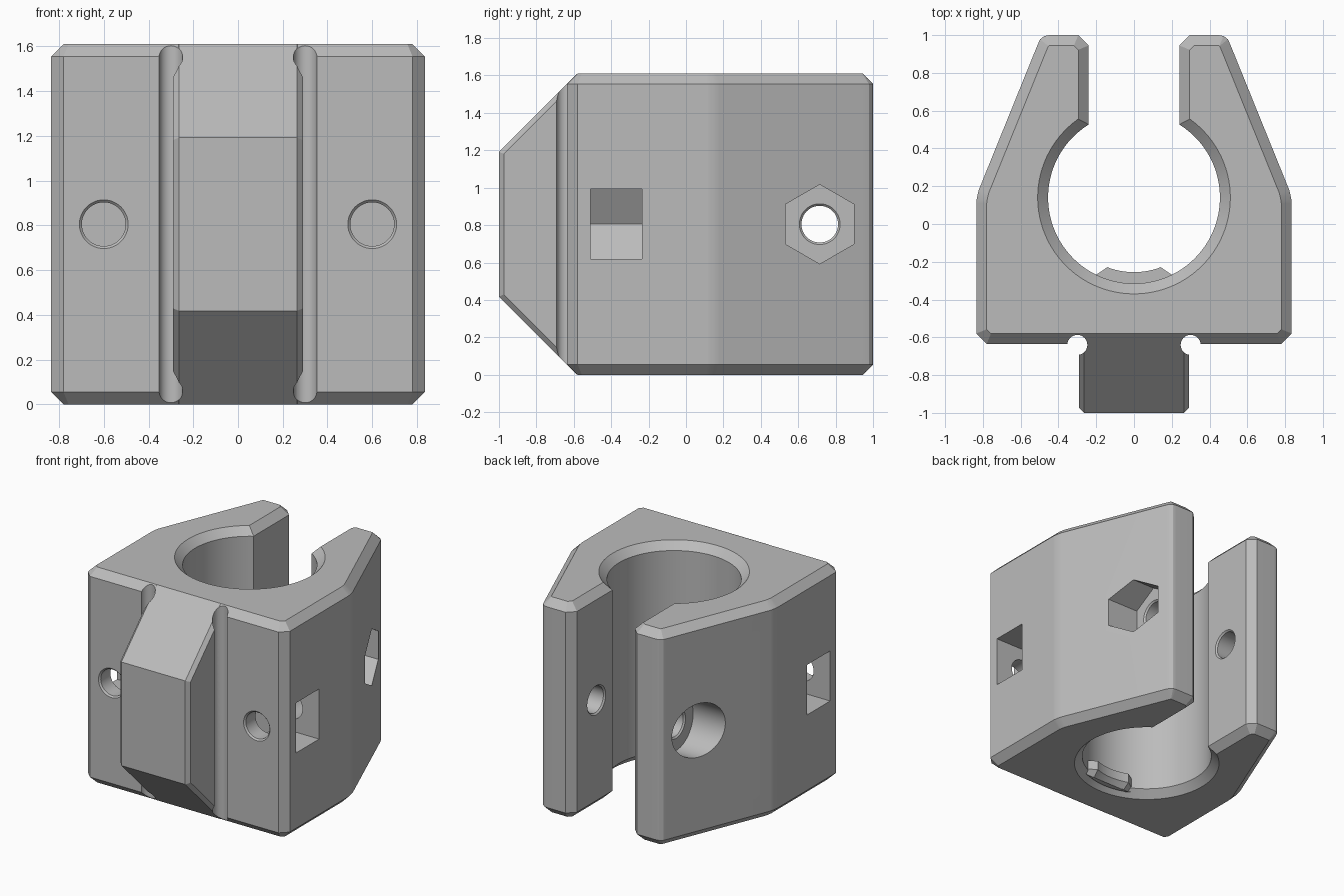
import bpy, bmesh
from math import sin, cos, pi, radians, atan2
from mathutils import Vector

cube = bpy.data.objects.get("Cube")
if cube:
    bpy.data.objects.remove(cube, do_unlink=True)

GREY = (0.5, 0.5, 0.5, 1)
mat = bpy.data.materials.new("plain grey")
mat.use_nodes = True
mat.diffuse_color = GREY
mat.node_tree.nodes["Principled BSDF"].inputs["Base Color"].default_value = GREY

HEIGHT, CHAMFER = 1.61, 0.055
BORE_Y, BORE_R = 0.14, 0.455
MID_Z = HEIGHT / 2


def arc(cx, cy, r, a0, a1, n):
    return [(cx + r * cos(a0 + (a1 - a0) * i / n), cy + r * sin(a0 + (a1 - a0) * i / n))
            for i in range(n + 1)]


def ring(cx, cy, r, n=48, turn=0):
    return arc(cx, cy, r, turn, turn + 2 * pi, n)[:-1]


def inset(pts, d):
    """Move every side of a counter-clockwise outline inwards by d."""
    out = []
    for i, p in enumerate(pts):
        p = Vector(p)
        a = (p - Vector(pts[i - 1])).normalized()
        b = (Vector(pts[(i + 1) % len(pts)]) - p).normalized()
        n1, n2 = Vector((-a.y, a.x)), Vector((-b.y, b.x))
        out.append(tuple(p + (n1 + n2) * d / (1 + n1.dot(n2))))
    return out


def prism(name, pts, axis, lo, hi, c_lo=0, c_hi=0):
    """Extrude an outline along an axis; positive c chamfers the end, negative flares it."""
    place = {"z": lambda u, v, w: (u, v, w),
             "x": lambda u, v, w: (w, u, v),
             "y": lambda u, v, w: (v, w, u)}[axis]
    levels = [(lo, c_lo)] if c_lo else []
    levels += [(lo + abs(c_lo), 0), (hi - abs(c_hi), 0)]
    levels += [(hi, c_hi)] if c_hi else []
    bm = bmesh.new()
    loops = [[bm.verts.new(place(u, v, w)) for u, v in inset(pts, c)] for w, c in levels]
    n = len(pts)
    for low, up in zip(loops, loops[1:]):
        for i in range(n):
            j = (i + 1) % n
            bm.faces.new((low[i], low[j], up[j], up[i]))
    bm.faces.new(loops[0][::-1])
    bm.faces.new(loops[-1])
    bm.normal_update()
    mesh = bpy.data.meshes.new(name)
    bm.to_mesh(mesh)
    bm.free()
    mesh.materials.append(mat)
    ob = bpy.data.objects.new(name, mesh)
    bpy.context.scene.collection.objects.link(ob)
    return ob


def cut(target, tool):
    """Subtract the tool, taking the first solver that really adds faces."""
    mod = target.modifiers.new("cut", "BOOLEAN")
    mod.operation, mod.object = "DIFFERENCE", tool
    for solver in ("EXACT", "MANIFOLD", "FLOAT"):
        mod.solver = solver
        bpy.context.view_layer.update()
        graph = bpy.context.evaluated_depsgraph_get()
        shaped = bpy.data.meshes.new_from_object(target.evaluated_get(graph))
        if len(shaped.polygons) > len(target.data.polygons):
            target.data = shaped
            break
    target.modifiers.remove(mod)


# Main clamp block: right half of the outline, the bore, then the mirrored half
half = [(0.78, -0.635), (0.835, -0.58),
        (0.835, 0.11), (0.833, 0.13), (0.829, 0.15), (0.822, 0.18),
        (0.51, 0.95), (0.497, 0.978), (0.475, 0.995), (0.45, 1.0),
        (0.295, 1.0), (0.24, 0.945)]
slot = atan2((BORE_R ** 2 - 0.24 ** 2) ** 0.5, 0.24)
bore = arc(0, BORE_Y, BORE_R, slot, -pi - slot, 80)
outline = half + bore + [(-x, y) for x, y in reversed(half)]
body = prism("clamp_body", outline, "z", 0, HEIGHT, CHAMFER, CHAMFER)

# Sloped key on the front, rooted inside the block
key_side = [(-1, 0.418), (-0.582, 0), (-0.5, 0.1), (-0.5, HEIGHT - 0.1),
            (-0.582, HEIGHT), (-1, HEIGHT - 0.418)]
key = prism("front_key", key_side, "x", -0.29, 0.29, 0.026, 0.026)

# Small locating tab low in the bore
down, spread, wide = -pi / 2, radians(21), radians(29)
tab_outline = arc(0, BORE_Y, 0.395, down + spread, down - spread, 12)
tab_outline += arc(0, BORE_Y, 0.5, down - wide, down + wide, 12)
tab = prism("bore_tab", tab_outline, "z", 0.02, 0.13, 0.04)

cutters = []
for s in (-1, 1):
    # Round relief grooves beside the key
    relief = prism("relief", ring(s * 0.3, -0.64, 0.053, 32), "z", -0.1, 1.8)
    cut(key, relief)
    cutters.append(relief)
    # Mounting bolt holes from the front
    cutters.append(prism("bolt_hole", ring(MID_Z, s * 0.6, 0.098), "y", -0.637, 0.0, -0.013))
    # Nut traps opening on the sides, with a pointed inner end
    trap = [(MID_Z - 0.187, s * 0.49), (MID_Z, s * 0.383), (MID_Z + 0.187, s * 0.49),
            (MID_Z + 0.187, s * 0.9), (MID_Z - 0.187, s * 0.9)]
    cutters.append(prism("nut_trap", trap[::s], "y", -0.51, -0.235))
    # Clamping bolt hole through each jaw
    lo, hi = sorted((s * 0.238, s * 0.422))
    cutters.append(prism("clamp_hole", ring(0.715, MID_Z, 0.098), "x", lo, hi, -0.013, -0.013))

# Hexagonal nut recess on one jaw, round bolt-head recess on the other
cutters.append(prism("hex_recess", ring(0.715, MID_Z, 0.212, 6, pi / 2), "x", 0.42, 0.9))
cutters.append(prism("head_recess", ring(0.715, MID_Z, 0.2), "x", -0.9, -0.42))
for cutter in cutters:
    cut(body, cutter)
    bpy.data.objects.remove(cutter, do_unlink=True)

# Smooth curved walls, crisp chamfers
for part in bpy.context.view_layer.objects:
    part.select_set(part in (body, key, tab))
bpy.context.view_layer.objects.active = body
bpy.ops.object.shade_smooth_by_angle(angle=radians(16))
weighted = body.modifiers.new("weighted_normals", "WEIGHTED_NORMAL")
weighted.keep_sharp = True
